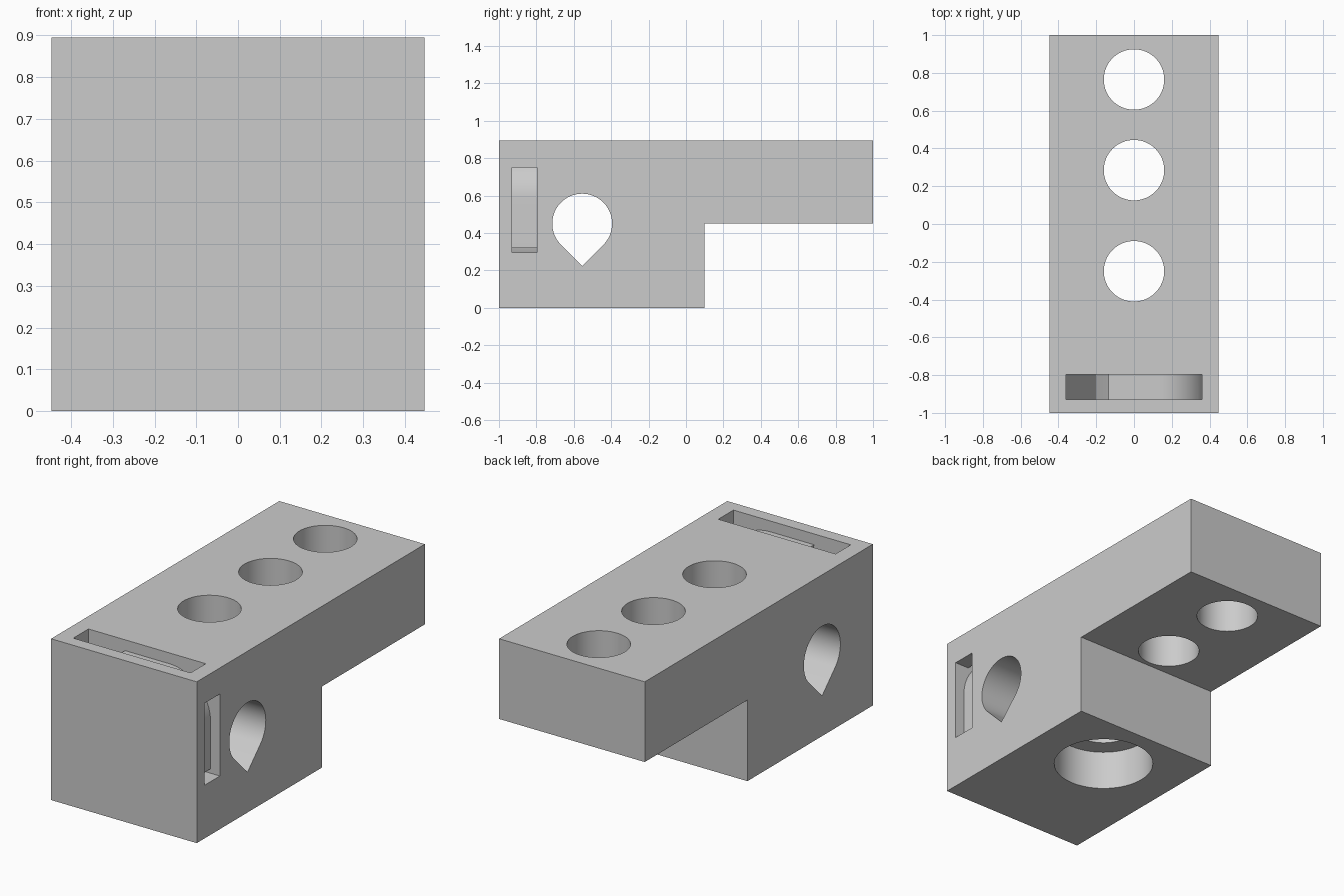
import bpy, bmesh, math
from mathutils import Vector

cube = bpy.data.objects.get("Cube")
if cube:
    bpy.data.objects.remove(cube, do_unlink=True)

grey = bpy.data.materials.new("plain grey")
grey.use_nodes = True
grey.diffuse_color = (0.6, 0.6, 0.6, 1)
grey.node_tree.nodes["Principled BSDF"].inputs["Base Color"].default_value = (0.6, 0.6, 0.6, 1)


def prism(name, outline, axis, start, end):
    """Extrude a 2D outline along an axis: 'x' uses (y, z), 'y' uses (x, z), 'z' uses (x, y)."""
    place = {"x": lambda a, b, t: (t, a, b),
             "y": lambda a, b, t: (a, t, b),
             "z": lambda a, b, t: (a, b, t)}[axis]
    bm = bmesh.new()
    face = bm.faces.new([bm.verts.new(place(a, b, start)) for a, b in outline])
    step = Vector(place(0, 0, end - start))
    new = bmesh.ops.extrude_face_region(bm, geom=[face])["geom"]
    bmesh.ops.translate(bm, vec=step, verts=[g for g in new if isinstance(g, bmesh.types.BMVert)])
    bmesh.ops.recalc_face_normals(bm, faces=bm.faces)
    mesh = bpy.data.meshes.new(name)
    bm.to_mesh(mesh)
    bm.free()
    mesh.materials.append(grey)
    obj = bpy.data.objects.new(name, mesh)
    bpy.context.collection.objects.link(obj)
    return obj


def arc(a, b, radius, first=0, last=360, steps=64):
    full = last - first == 360
    return [(a + radius * math.cos(t), b + radius * math.sin(t))
            for t in (math.radians(first + (last - first) * i / steps)
                      for i in range(steps if full else steps + 1))]


def combine(target, tool, operation):
    mod = target.modifiers.new(tool.name, "BOOLEAN")
    mod.object = tool
    mod.operation = operation
    mod.solver = "EXACT"
    tool.hide_render = True
    tool.hide_viewport = True


# Stepped body
half, top = 0.447, 0.895
body = prism("stepped_body", [(-1, 0), (0.1, 0), (0.1, 0.45), (1, 0.45), (1, top), (-1, top)],
             "x", -half, half)

# Vertical round holes, the front one with a wide recess below
radius = 0.16
cutters = [prism("vertical_hole_cutter", arc(0, y, radius), "z", -0.1, 1)
           for y in (0.765, 0.285, -0.25)]
cutters.append(prism("recess_cutter", arc(0, -0.25, 0.26), "z", -0.1, 0.22))

# Teardrop cross hole
tip = (-0.555, 0.45 - radius * math.sqrt(2))
cutters.append(prism("teardrop_cutter", arc(-0.555, 0.45, radius, -45, 225) + [tip], "x", -0.6, 0.6))

# Strap slot opening on the top and one side
slot_back, slot_front = -0.797, -0.93
slot = [(-0.36, 1), (-0.36, 0.8), (-0.2, 0.5), (0, 0.36), (0.2, 0.295),
        (0.6, 0.295), (0.6, 0.75), (0.36, 0.75), (0.36, 1)]
cutters.append(prism("strap_slot_cutter", slot, "y", slot_front, slot_back))
for cutter in cutters:
    combine(body, cutter, "DIFFERENCE")

# Rounded bridge that the strap wraps around
bridge = prism("strap_bridge",
               [(-0.135, 0.835), (-0.05, 0.55), (0.15, 0.38), (0.39, 0.32)]
               + arc(0.135, 0.58, 0.255, 0, 90, 20),
               "y", slot_front - 0.02, slot_back + 0.02)
combine(body, bridge, "UNION")

# Bake the cuts, then smooth only the round walls
bpy.context.view_layer.update()
baked = bpy.data.meshes.new_from_object(body.evaluated_get(bpy.context.evaluated_depsgraph_get()))
body.modifiers.clear()
body.data = baked
for tool in cutters + [bridge]:
    bpy.data.objects.remove(tool, do_unlink=True)
bpy.ops.object.select_all(action="DESELECT")
body.select_set(True)
bpy.context.view_layer.objects.active = body
bpy.ops.object.shade_smooth_by_angle(angle=math.radians(25))
